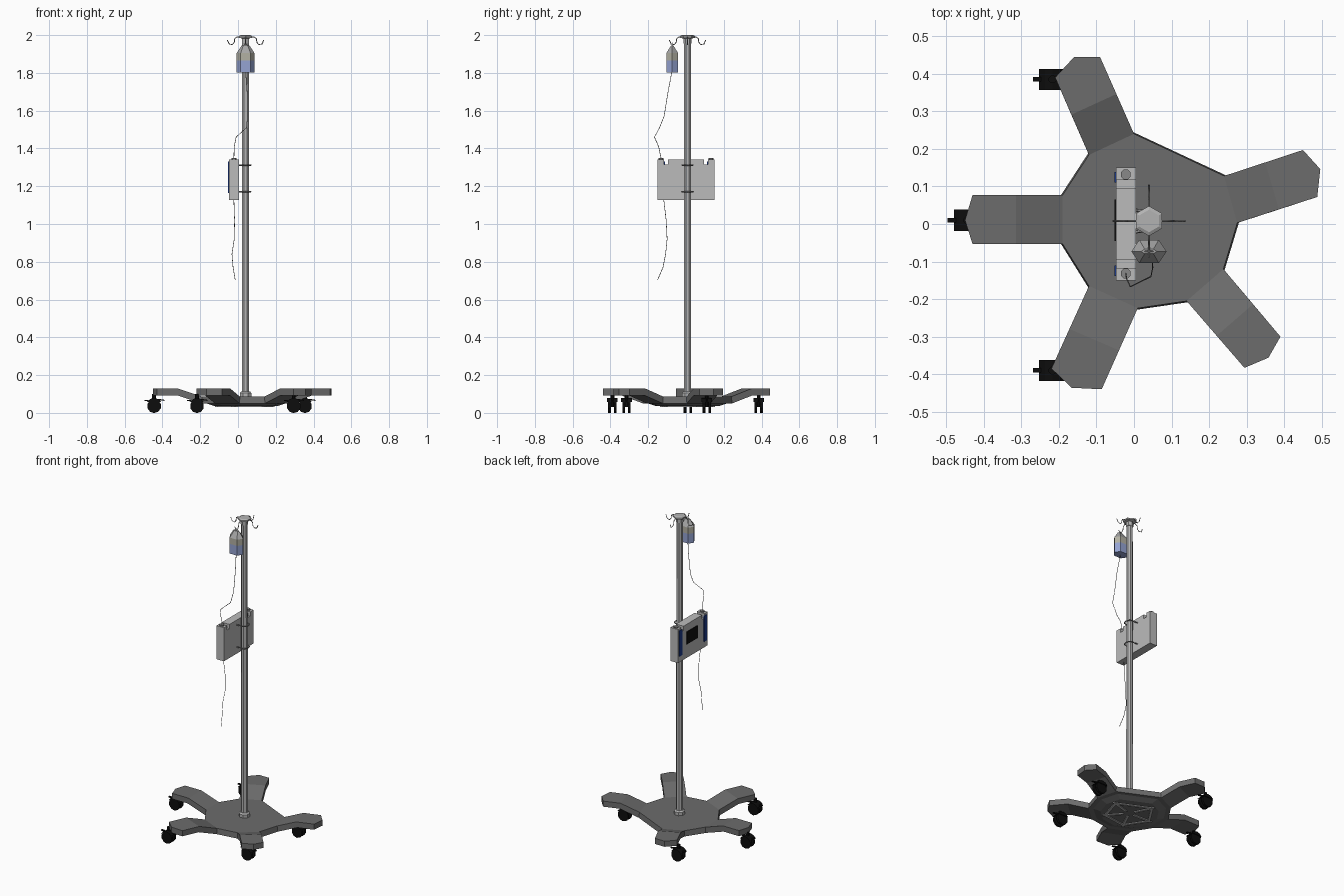
import bpy, bmesh, math
from mathutils import Vector

if "Cube" in bpy.data.objects:
    bpy.data.objects.remove(bpy.data.objects["Cube"])


def material(name, r, g, b):
    m = bpy.data.materials.new(name)
    m.use_nodes = True
    m.diffuse_color = (r, g, b, 1)
    m.node_tree.nodes["Principled BSDF"].inputs["Base Color"].default_value = (r, g, b, 1)
    return m


STEEL = material("steel_grey", .45, .45, .45)
CASE = material("case_grey", .5, .5, .5)
BASE = material("base_grey", .15, .15, .15)
BLACK = material("black", .004, .004, .004)
FLUID = material("fluid_blue", .3, .37, .65)
LABEL = material("label_beige", .45, .44, .37)
FILM = material("bag_grey", .38, .38, .38)
BLUE = material("panel_blue", .01, .04, .25)
TUBE = material("tube_grey", .25, .25, .25)


def finish(name, bm, *mats):
    bmesh.ops.recalc_face_normals(bm, faces=bm.faces)
    mesh = bpy.data.meshes.new(name)
    bm.to_mesh(mesh)
    bm.free()
    ob = bpy.data.objects.new(name, mesh)
    for m in mats:
        mesh.materials.append(m)
    bpy.context.collection.objects.link(ob)
    return ob


def loft(name, rings, *mats):
    """Skin closed rings of points and cap both ends."""
    bm = bmesh.new()
    rows = [[bm.verts.new(p) for p in ring] for ring in rings]
    n = len(rows[0])
    for lo, hi in zip(rows, rows[1:]):
        for i in range(n):
            j = (i + 1) % n
            bm.faces.new((lo[i], lo[j], hi[j], hi[i]))
    bm.faces.new(rows[0])
    bm.faces.new(rows[-1])
    return finish(name, bm, *mats)


def box(name, x, y, z, mat):
    rings = [[(x[0], y[0], h), (x[1], y[0], h), (x[1], y[1], h), (x[0], y[1], h)] for h in z]
    return loft(name, rings, mat)


def turned(name, centre, profile, sides, mat):
    """Faceted upright solid from (radius, height) pairs."""
    rings = []
    for r, z in profile:
        rings.append([(centre[0] + r * math.cos(math.tau * (i + .5) / sides),
                       centre[1] + r * math.sin(math.tau * (i + .5) / sides), z)
                      for i in range(sides)])
    return loft(name, rings, mat)


def wire(name, points, radius, mat, cyclic=False):
    curve = bpy.data.curves.new(name, "CURVE")
    curve.dimensions = "3D"
    curve.bevel_depth = radius
    curve.bevel_resolution = 0
    curve.use_fill_caps = True
    spline = curve.splines.new("POLY")
    spline.points.add(len(points) - 1)
    for p, co in zip(spline.points, points):
        p.co = (*co, 1)
    spline.use_cyclic_u = cyclic
    curve.materials.append(mat)
    ob = bpy.data.objects.new(name, curve)
    bpy.context.collection.objects.link(ob)
    return ob


# Five-armed base: each arm is root, three tip corners, root
ARMS = [
    [(.275, .003), (.488, .072), (.496, .146), (.45, .197), (.24, .128)],
    [(0, .24), (-.09, .444), (-.16, .444), (-.21, .39), (-.12, .184)],
    [(-.19, .077), (-.43, .077), (-.45, .01), (-.43, -.053), (-.19, -.053)],
    [(-.12, -.165), (-.22, -.385), (-.166, -.436), (-.086, -.44), (.01, -.224)],
    [(.14, -.205), (.294, -.383), (.358, -.356), (.39, -.3), (.238, -.12)],
]
HUB_Z, ARM_Z = .086, .128
bm = bmesh.new()
hub = []
for arm in ARMS:
    a, b = (bm.verts.new((*arm[i], HUB_Z)) for i in (0, 4))
    mids = [bm.verts.new((*Vector(arm[i]).lerp(Vector(arm[j]), .52), ARM_Z)) for i, j in ((0, 1), (4, 3))]
    tips = [bm.verts.new((*p, ARM_Z)) for p in arm[1:4]]
    bm.faces.new((a, mids[0], mids[1], b))
    bm.faces.new((mids[0], *tips, mids[1]))
    hub += [a, b]
bm.faces.new(hub)
base = finish("base_star", bm, BASE)
solid = base.modifiers.new("thickness", "SOLIDIFY")
solid.thickness = .036
solid.offset = -1

# Sunken hub below the star, with light ribs underneath
outline = [Vector(arm[i]) for arm in ARMS for i in (0, 4)]
mid = Vector((.04, .005))
rings = [[(*mid.lerp(p, k), z) for p in outline] for k, z in ((.72, .036), (.92, .052), (.92, .07))]
loft("base_hub", rings, BASE)
corners = [mid.lerp((Vector(a[0]) + Vector(a[4])) / 2, .7) for a in ARMS]
for i, c in enumerate(corners):
    n = corners[(i + 1) % 5]
    for start, end in ((mid.lerp(c, .2), c), (mid.lerp(c, .9), mid.lerp(n, .9))):
        side = (end - start).orthogonal().normalized() * .008
        quad = [start + side, end + side, end - side, start - side]
        loft("hub_rib", [[(*p, z) for p in quad] for z in (.031, .042)], STEEL)

# Casters: twin wheels, fender, stem and brake tab
def disc(name, x, y, z, r, half, sides, mat):
    rings = [[(x + r * math.cos(math.tau * (i + .5) / sides), y + s * half,
               z + r * math.sin(math.tau * (i + .5) / sides)) for i in range(sides)]
             for s in (-1, 1)]
    return loft(name, rings, mat)


for x, y in ((-.444, .01), (-.217, .385), (-.217, -.39), (.295, -.315), (.355, .11)):
    for s in (-1, 1):
        disc("caster_wheel", x, y + s * .015, .036, .037, .007, 10, BLACK)
    arc = [(x + .041 * math.cos(math.radians(a)), .038 + .041 * math.sin(math.radians(a)))
           for a in (30, 60, 90, 120, 150)]
    loft("caster_fender", [[(px, y + s * .028, pz) for px, pz in arc] for s in (-1, 1)], BLACK)
    turned("caster_stem", (x, y), ((.011, .03), (.011, .1)), 8, BLACK)
    tab = [(x - .03, .06), (x - .052, .064), (x - .052, .069), (x - .03, .068)]
    loft("brake_tab", [[(px, y + s * .006, pz) for px, pz in tab] for s in (-1, 1)], BLACK)
    rear = [(x + .02, .066), (x + .055, .064), (x + .055, .069), (x + .02, .075)]
    loft("caster_lug", [[(px, y + s * .005, pz) for px, pz in rear] for s in (-1, 1)], BLACK)

# Pole, collar and top cap
POLE = (.04, .008)
turned("pole", POLE, ((.021, .08), (.019, 1.98)), 8, STEEL)
turned("pole_collar", POLE, ((.033, .08), (.033, .106), (.025, .114)), 8, STEEL)
turned("pole_cap", POLE, ((.022, 1.955), (.022, 1.982), (.04, 1.986), (.04, 1.995), (.03, 2)), 6, STEEL)

# Four hooks around the cap
HOOK = [(.02, 1.99), (.045, 1.99), (.057, 1.982), (.06, 1.962), (.07, 1.95), (.087, 1.953), (.097, 1.975)]
for k in range(4):
    dx, dy = round(math.cos(k * math.pi / 2)), round(math.sin(k * math.pi / 2))
    wire("bag_hook", [(POLE[0] + dx * r, POLE[1] + dy * r, z) for r, z in HOOK], .0025, STEEL)

# Fluid bag: flattened hexagon tapering to its neck
BAG = (.04, -.073)
HEX = [(-.047, 0), (-.026, -.031), (.026, -.031), (.047, 0), (.026, .031), (-.026, .031)]
rings = [[(BAG[0] + x * k, BAG[1] + y * t, z) for x, y in HEX]
         for k, t, z in ((1, 1, 1.803), (1, 1, 1.865), (1, 1, 1.905), (.45, .2, 1.945))]
bag = loft("fluid_bag", rings, FLUID, LABEL, FILM)
for f in bag.data.polygons:
    z = f.center.z
    f.material_index = 0 if z < 1.865 else 1 if z < 1.905 else 2
wire("bag_loop", [(.028, -.073, 1.943), (.04, -.073, 1.958), (.052, -.073, 1.943)], .002, STEEL)

# Drip tube above and below the pump
wire("upper_tube", [(.04, -.075, 1.805), (.048, -.095, 1.7), (.05, -.116, 1.57), (.045, -.14, 1.51),
                    (-.01, -.167, 1.46), (-.02, -.145, 1.41), (-.022, -.13, 1.34)], .0016, TUBE)
wire("lower_tube", [(-.022, -.118, 1.13), (-.018, -.105, 1.02), (-.02, -.1, .92), (-.032, -.108, .84),
                    (-.026, -.122, .77), (-.015, -.15, .705)], .0016, TUBE)

# Pump housing: notched outline extruded in depth
half = [(.15, 1.127), (.15, 1.342), (.117, 1.342), (.117, 1.315), (.094, 1.315), (.094, 1.342)]
profile = half + [(-y, z) for y, z in reversed(half)]
loft("pump_case", [[(x, y, z) for y, z in profile] for x in (-.048, .005)], CASE)
box("pump_screen", (-.052, -.047), (-.045, .065), (1.215, 1.295), BLACK)
for s in (-1, 1):
    y = sorted((s * .111, s * .138))
    box("blue_channel", (-.052, -.047), y, (1.165, 1.33), BLUE)
    turned("tube_port", (-.022, s * .132), ((.014, 1.34), (.014, 1.35)), 8, TUBE)

# Clamps holding the pump on the pole
for z in (1.17, 1.312):
    ring = [(POLE[0] + .028 * math.cos(a), POLE[1] + .03 * math.sin(a), z)
            for a in (math.radians(d) for d in range(-120, 121, 30))]
    wire("pole_clamp", [(0, POLE[1] - .03, z), *ring, (0, POLE[1] + .03, z)], .004, TUBE)
